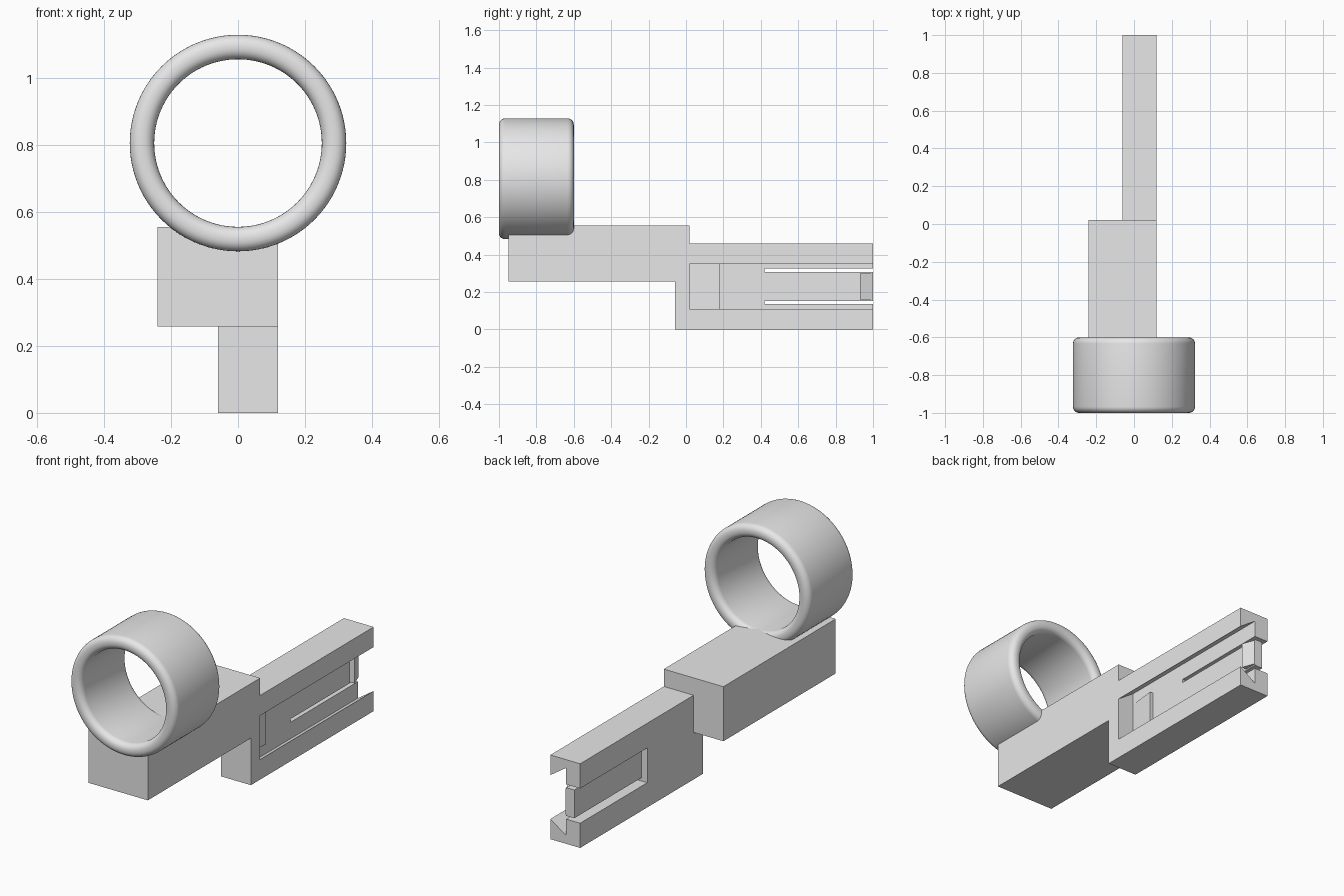
import bpy, bmesh, math
from mathutils import Vector

if "Cube" in bpy.data.objects:
    bpy.data.objects.remove(bpy.data.objects["Cube"], do_unlink=True)

grey = bpy.data.materials.new("plain_grey")
grey.use_nodes = True
colour = (0.8, 0.8, 0.8, 1)
grey.diffuse_color = colour
grey.node_tree.nodes["Principled BSDF"].inputs["Base Color"].default_value = colour


def finish(name, bm):
    bmesh.ops.recalc_face_normals(bm, faces=bm.faces)
    mesh = bpy.data.meshes.new(name)
    bm.to_mesh(mesh)
    bm.free()
    mesh.materials.append(grey)
    ob = bpy.data.objects.new(name, mesh)
    bpy.context.collection.objects.link(ob)
    return ob


def prism(name, points, axis, lo, hi):
    """Extrude a 2D outline along y (points are x, z) or z (points are x, y)."""
    bm = bmesh.new()
    place = (lambda a, b: (a, lo, b)) if axis == "y" else (lambda a, b: (a, b, lo))
    face = bm.faces.new([bm.verts.new(place(a, b)) for a, b in points])
    ext = bmesh.ops.extrude_face_region(bm, geom=[face])
    step = Vector((0, hi - lo, 0)) if axis == "y" else Vector((0, 0, hi - lo))
    bmesh.ops.translate(bm, vec=step,
                        verts=[g for g in ext["geom"] if isinstance(g, bmesh.types.BMVert)])
    return finish(name, bm)


def box(name, x, y, z):
    return prism(name, [(x[0], z[0]), (x[1], z[0]), (x[1], z[1]), (x[0], z[1])], "y", *y)


def combine(target, tool, operation):
    mod = target.modifiers.new(operation, "BOOLEAN")
    mod.operation, mod.solver, mod.object = operation, "EXACT", tool
    bpy.context.view_layer.objects.active = target
    bpy.ops.object.modifier_apply(modifier=mod.name)
    bpy.data.objects.remove(tool, do_unlink=True)


# Body: upper block joined to the lower rail
MID, FLOOR, SIDE = 0.23, 0.024, 0.12
body = box("body_and_rail", (-0.24, SIDE), (-0.95, 0.02), (0.257, 0.555))
combine(body, box("rail", (-0.06, SIDE), (-0.06, 1), (0, 0.46)), "UNION")

# Undercut channel along the left side of the rail
lip, deep, out = 0.12, 0.185, 0.1
slope = (deep - lip) / (SIDE - FLOOR)
mouth = lip - slope * out
channel = [(FLOOR, MID - deep), (SIDE + out, MID - mouth),
           (SIDE + out, MID + mouth), (FLOOR, MID + deep)]
combine(body, prism("channel_cutter", channel, "y", 0.02, 1.1), "DIFFERENCE")

# Pocket behind the spring tongue, and the slits that free its edges
combine(body, box("pocket_cutter", (-0.1, -0.025), (0.42, 1.1), (MID - 0.095, MID + 0.095)),
        "DIFFERENCE")
for s in (-1, 1):
    z = sorted((MID + s * 0.077, MID + s * 0.095))
    combine(body, box("slit_cutter", (-0.1, 0.06), (0.42, 1.1), z), "DIFFERENCE")

# Stop ramp at the closed end of the channel, catch at the tongue tip
ramp = [(0, 0.01), (FLOOR, 0.01), (FLOOR + 0.018, 0.18), (0, 0.18)]
combine(body, prism("stop_ramp", ramp, "z", MID - lip, MID + lip), "UNION")
catch = [(0, 0.93), (FLOOR + 0.03, 0.93), (FLOOR + 0.004, 1), (0, 1)]
combine(body, prism("tongue_catch", catch, "z", MID - 0.07, MID + 0.07), "UNION")

# Ring with rounded rims, swept around the y axis
INNER, OUTER, FRONT, BACK, ROUND = 0.25, 0.323, -1.0, -0.6, 0.033
corners = [(OUTER, BACK, 0), (INNER, BACK, 1), (INNER, FRONT, 2), (OUTER, FRONT, 3)]
bm = bmesh.new()
loop = []
for r, y, quarter in corners:
    cr = r - ROUND if r == OUTER else r + ROUND
    cy = y - ROUND if y == BACK else y + ROUND
    for i in range(7):
        a = (quarter + i / 6) * math.pi / 2
        loop.append(bm.verts.new((cr + ROUND * math.cos(a), cy + ROUND * math.sin(a), 0)))
edges = [bm.edges.new((v, loop[(i + 1) % len(loop)])) for i, v in enumerate(loop)]
bmesh.ops.spin(bm, geom=loop + edges, cent=(0, 0, 0), axis=(0, 1, 0),
               angle=math.tau, steps=96, use_merge=True)
bmesh.ops.remove_doubles(bm, verts=bm.verts, dist=0.0001)
ring = finish("ring", bm)
ring.location = (0, 0, 0.805)
bpy.ops.object.select_all(action="DESELECT")
ring.select_set(True)
bpy.context.view_layer.objects.active = ring
bpy.ops.object.shade_smooth_by_angle(angle=math.radians(35))
